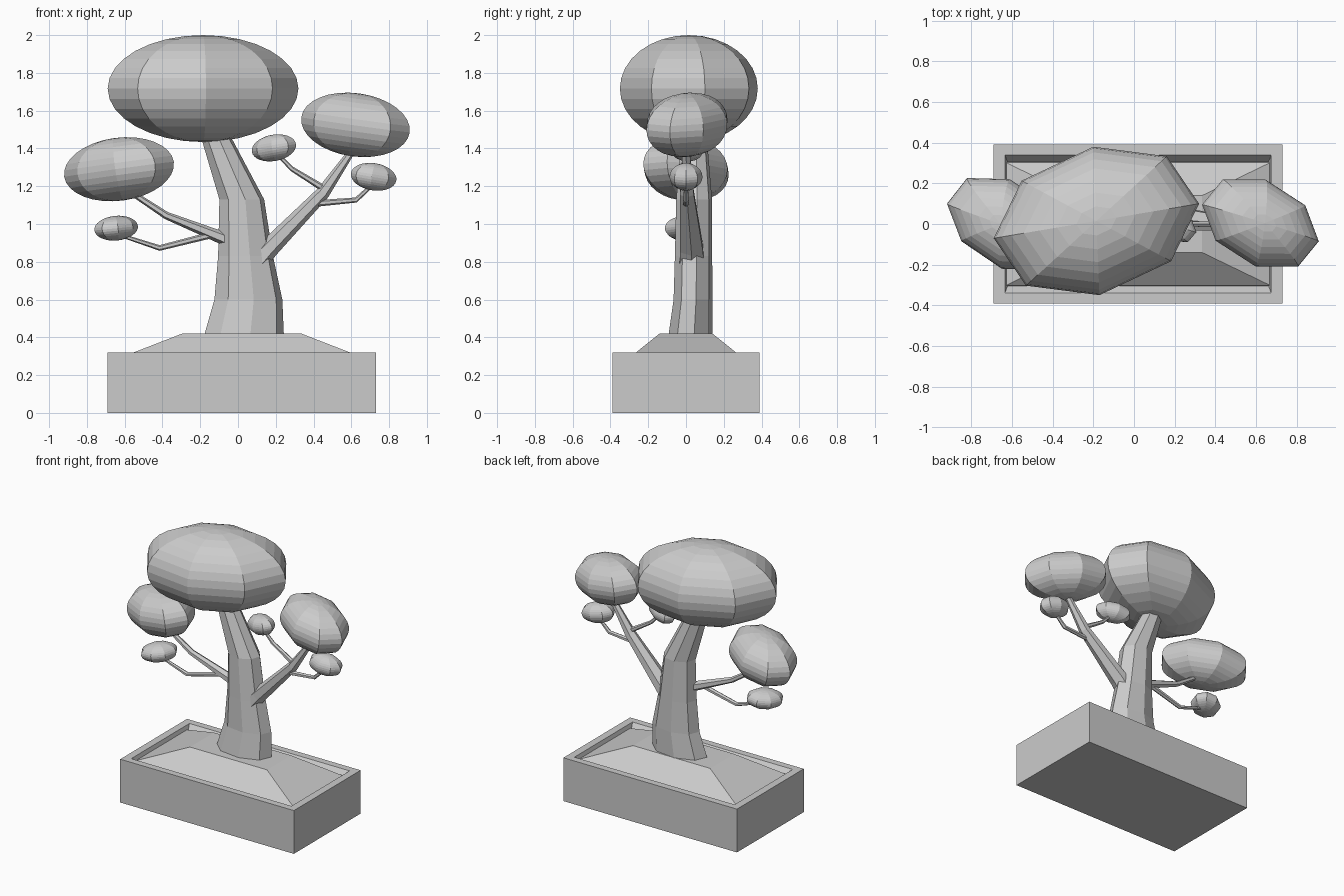
import bpy, bmesh, math
from mathutils import Vector, Matrix


def finish(name, bm):
    bmesh.ops.recalc_face_normals(bm, faces=bm.faces)
    mesh = bpy.data.meshes.new(name)
    bm.to_mesh(mesh)
    bm.free()
    obj = bpy.data.objects.new(name, mesh)
    bpy.context.collection.objects.link(obj)
    return obj


def loft(name, rings):
    """Skin a stack of equal-sized rings and cap both ends."""
    bm = bmesh.new()
    loops = [[bm.verts.new(p) for p in ring] for ring in rings]
    for a, b in zip(loops, loops[1:]):
        for i in range(len(a)):
            j = (i + 1) % len(a)
            bm.faces.new((a[i], a[j], b[j], b[i]))
    bm.faces.new(loops[0])
    bm.faces.new(loops[-1])
    return finish(name, bm)


def rect(half_x, half_y, z, cx=0.02):
    return [(cx + sx * half_x, sy * half_y, z)
            for sx, sy in ((-1, -1), (1, -1), (1, 1), (-1, 1))]


def ring(centre, u, v, sides, turn=0.0):
    angles = [math.tau * (i + turn) / sides for i in range(sides)]
    return [Vector(centre) + u * math.cos(a) + v * math.sin(a) for a in angles]


def branch(name, path, sides=6):
    """Tapered limb; each path entry is x, y, z, in-plane radius, depth radius."""
    pts = [Vector(p[:3]) for p in path]
    rings = []
    for i, p in enumerate(path):
        d = (pts[min(i + 1, len(pts) - 1)] - pts[max(i - 1, 0)]).normalized()
        v = Vector((0, 1, 0))
        u = d.cross(v).normalized()
        rings.append(ring(pts[i], u * p[3], v * p[4], sides))
    return loft(name, rings)


def foliage(name, centre, axis_x, axis_y, axis_z):
    """Eight-sided ball sheared onto three half-axes."""
    m = Matrix((axis_x, axis_y, axis_z)).transposed().to_4x4()
    m.translation = Vector(centre)
    bm = bmesh.new()
    bmesh.ops.create_uvsphere(bm, u_segments=8, v_segments=16, radius=1, matrix=m)
    return finish(name, bm)


# Planter box with recessed inside
loft("planter", [rect(0.71, 0.39, 0), rect(0.71, 0.39, 0.32),
                 rect(0.655, 0.34, 0.32), rect(0.64, 0.30, 0.27)])

# Soil mound
loft("soil", [rect(0.655, 0.305, 0.275), rect(0.65, 0.302, 0.29),
              rect(0.315, 0.14, 0.42)])

# Trunk: x, y, z, half width, half depth
trunk = [(0.033, 0.025, 0.38, 0.22, 0.12), (0.033, 0.025, 0.42, 0.212, 0.118),
         (0.055, 0.037, 0.60, 0.182, 0.104), (0.04, 0.04, 0.83, 0.147, 0.10),
         (0.02, 0.043, 1.13, 0.12, 0.096), (-0.108, 0.043, 1.44, 0.083, 0.07),
         (-0.16, 0.043, 1.58, 0.06, 0.05)]
loft("trunk", [ring((x, y, z), Vector((rx, 0, 0)), Vector((0, ry, 0)), 8, 0.2)
               for x, y, z, rx, ry in trunk])

# Main limbs and twigs
branch("left_limb", [(0.0, 0.02, 0.895, 0.04, 0.04), (-0.08, 0.02, 0.925, 0.034, 0.036),
                     (-0.38, 0.0, 1.045, 0.02, 0.024), (-0.60, 0.0, 1.19, 0.014, 0.016)])
branch("left_twig", [(-0.13, 0.01, 0.945, 0.018, 0.018),
                     (-0.415, 0.0, 0.873, 0.015, 0.016), (-0.65, 0.0, 0.95, 0.009, 0.01)])
branch("right_limb", [(0.09, 0.03, 0.79, 0.06, 0.075), (0.16, 0.03, 0.868, 0.053, 0.07),
                      (0.45, 0.005, 1.165, 0.036, 0.042), (0.62, 0.0, 1.41, 0.016, 0.02)])
branch("right_twig", [(0.37, 0.0, 1.105, 0.018, 0.018),
                      (0.625, 0.0, 1.127, 0.014, 0.016), (0.74, 0.0, 1.235, 0.009, 0.01)])
branch("inner_twig", [(0.45, 0.0, 1.19, 0.018, 0.018),
                      (0.285, 0.0, 1.292, 0.013, 0.015), (0.19, 0.0, 1.39, 0.009, 0.01)])

# Foliage clouds
foliage("crown", (-0.185, 0.015, 1.717),
        (0.505, 0.085, 0), (-0.015, 0.365, 0), (0, 0, 0.283))
foliage("left_foliage", (-0.63, 0.0, 1.29),
        (0.29, -0.10, 0.04), (0.02, 0.22, 0), (-0.025, 0, 0.165))
foliage("right_foliage", (0.622, 0.005, 1.525),
        (0.287, -0.09, -0.04), (0.025, 0.213, 0), (0.022, 0, 0.166))
foliage("small_left_foliage", (-0.645, 0.0, 0.978),
        (0.115, 0.035, 0.012), (-0.01, 0.112, 0), (-0.008, 0, 0.065))
foliage("small_right_foliage", (0.718, 0.0, 1.25),
        (0.12, 0.0, -0.02), (0.01, 0.087, 0), (0.012, 0, 0.071))
foliage("small_inner_foliage", (0.19, 0.0, 1.403),
        (0.117, -0.04, 0.02), (0.01, 0.085, 0), (-0.01, 0, 0.069))
